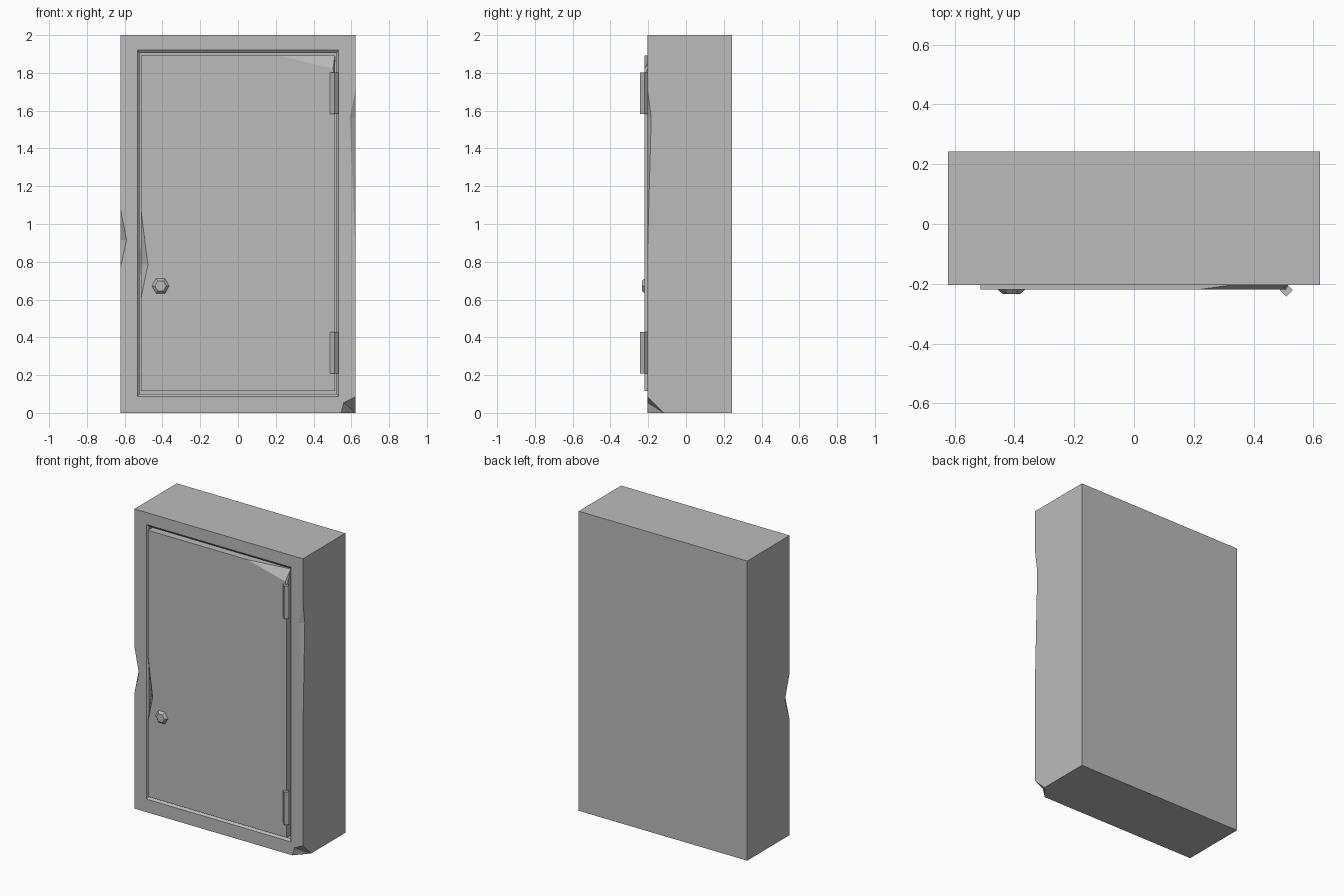
import bpy, bmesh, math

cube = bpy.data.objects.get("Cube")
if cube:
    bpy.data.objects.remove(cube, do_unlink=True)

grey = bpy.data.materials.new("grey_metal")
grey.use_nodes = True
colour = (0.5, 0.5, 0.5, 1)
grey.diffuse_color = colour
grey.node_tree.nodes["Principled BSDF"].inputs["Base Color"].default_value = colour


def finish(name, bm):
    bmesh.ops.remove_doubles(bm, verts=bm.verts, dist=0.0001)
    bmesh.ops.recalc_face_normals(bm, faces=bm.faces)
    mesh = bpy.data.meshes.new(name)
    bm.to_mesh(mesh)
    bm.free()
    mesh.materials.append(grey)
    obj = bpy.data.objects.new(name, mesh)
    bpy.context.collection.objects.link(obj)
    return obj


def build(name, faces):
    """Closed mesh from polygons given as corner points."""
    bm = bmesh.new()
    for face in faces:
        bm.faces.new([bm.verts.new(p) for p in face])
    return finish(name, bm)


def loop(x, z0, z1, y):
    """Rectangle corners: bottom left, bottom right, top right, top left."""
    return [(-x, y, z0), (x, y, z0), (x, y, z1), (-x, y, z1)]


def dent(x, y, top, mid, low, inset, depth):
    """Knock in a vertical edge: low, front, top and side points."""
    inward = -inset if x > 0 else inset
    return (x, y, low), (x + inward, y, mid), (x, y, top), (x, y + depth, mid)


def dent_faces(low, front, top, side):
    return [(low, front, side), (top, front, side)]


# Cabinet shell: battered box with a stepped recess for the door
W, F, B, H = 0.622, -0.204, 0.243, 2.0
FLOOR = -0.16
bl, br, tr, tl = loop(W, 0, H, F)
bbl, bbr, btr, btl = loop(W, 0, H, B)
left = dent(-W, F, 1.08, 0.915, 0.77, 0.032, 0.05)
right = dent(W, F, 1.71, 1.565, 0.84, 0.03, 0.02)
chip = [(0.545, F, 0), (0.56, F, 0.055), (W, F, 0.085)]
chip_back = (W, -0.117, 0)

rings = [loop(0.533, 0.087, 1.92, F),
         loop(0.522, 0.1, 1.905, F + 0.012),
         loop(0.522, 0.1, 1.905, FLOOR)]
ol, orr, otr, otl = rings[0]
faces = [
    (bl, *chip[:2], orr, ol),
    (*chip[1:], *right[:3], tr, otr, orr),
    (tr, tl, otl, otr),
    (tl, left[2], left[1], left[0], bl, ol, otl),
    (bl, left[0], left[3], left[2], tl, btl, bbl),
    (chip_back, chip[2], right[0], right[3], right[2], tr, btr, bbr),
    (bl, chip[0], chip_back, bbr, bbl),
    (tl, tr, btr, btl),
    (bbl, bbr, btr, btl),
    (chip[0], chip[1], chip_back),
    (chip[1], chip[2], chip_back),
    rings[2],
]
for outer, inner in zip(rings, rings[1:]):
    for i in range(4):
        j = (i + 1) % 4
        faces.append((outer[i], outer[j], inner[j], inner[i]))
build("cabinet_body", faces + dent_faces(*left) + dent_faces(*right))

# Door slab with a pried edge and one bent corner
DW, DF = 0.513, -0.219
bl, br, tr, tl = loop(DW, 0.115, 1.893, DF)
bbl, bbr, btr, btl = loop(DW, 0.115, 1.893, FLOOR)
pry = dent(-DW, DF, 1.07, 0.785, 0.61, 0.036, 0.04)
bend_side, bend_mid = (DW, DF, 1.78), (0.503, DF, 1.822)
bend_top, bend_tip = (0.22, DF, 1.893), (DW, -0.178, 1.893)
build("door", [
    (bl, br, bend_side, bend_mid, bend_top, tl, pry[2], pry[1], pry[0]),
    (bend_top, bend_mid, bend_tip),
    (bend_side, bend_mid, bend_tip),
    (br, bbr, btr, bend_tip, bend_side),
    (bend_top, bend_tip, btr, btl, tl),
    (bl, pry[0], pry[3], pry[2], tl, btl, bbl),
    (bl, br, bbr, bbl),
    (bbl, bbr, btr, btl),
] + dent_faces(*pry))


def prism(name, sides, r1, r2, depth, place, turn=0.0):
    bm = bmesh.new()
    bmesh.ops.create_cone(bm, cap_ends=True, segments=sides,
                          radius1=r1, radius2=r2, depth=depth)
    obj = finish(name, bm)
    obj.location = place
    obj.rotation_euler.x = turn
    return obj


# Diamond-section hinges
for name, z in (("upper_hinge", 1.693), ("lower_hinge", 0.318)):
    prism(name, 4, 0.022, 0.022, 0.22, (0.51, -0.221, z))

# Six-sided door knob, tapering to the front
knob = prism("door_knob", 6, 0.047, 0.03, 0.016, (-0.41, DF - 0.007, 0.672), math.pi / 2)
knob.rotation_euler.y = math.pi / 6
